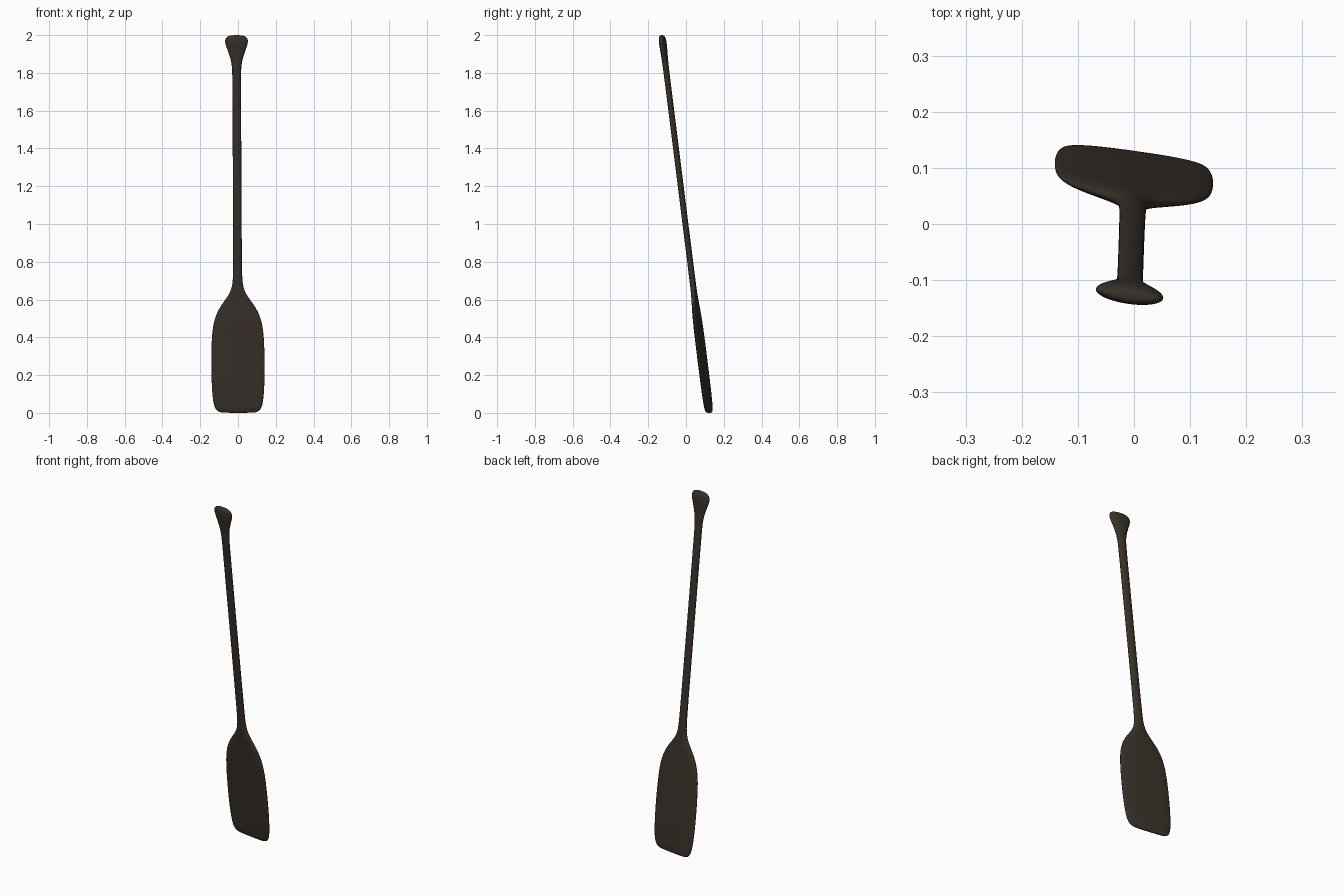
import bpy, bmesh, math

SIDES = 28
YAW = math.radians(-8)

# Stations along the paddle: height, half width, half thickness, roundness exponent
blade = [(0.0, 0.085, 0.004, 2.6), (0.006, 0.105, 0.008, 2.6), (0.018, 0.121, 0.011, 2.6),
         (0.045, 0.132, 0.013, 2.6), (0.1, 0.139, 0.014, 2.6), (0.2, 0.144, 0.0145, 2.6),
         (0.34, 0.143, 0.015, 2.5), (0.43, 0.138, 0.0155, 2.4), (0.49, 0.127, 0.016, 2.3),
         (0.54, 0.108, 0.016, 2.2), (0.585, 0.078, 0.016, 2.1), (0.62, 0.051, 0.016, 2.0),
         (0.65, 0.035, 0.016, 2.0), (0.69, 0.026, 0.016, 2.0)]
shaft = [(0.75, 0.0235, 0.016, 2.0), (1.1, 0.023, 0.0155, 2.0), (1.45, 0.023, 0.0155, 2.0),
         (1.78, 0.023, 0.0155, 2.0)]
grip = [(1.83, 0.0245, 0.016, 2.0), (1.87, 0.031, 0.0165, 2.0), (1.91, 0.044, 0.018, 2.0),
        (1.94, 0.056, 0.019, 2.0), (1.963, 0.062, 0.019, 2.0), (1.98, 0.0605, 0.0175, 2.0),
        (1.992, 0.051, 0.014, 2.0), (2.0, 0.033, 0.008, 2.0)]


def ring_points(z, half_w, half_t, power):
    """Superellipse slice, turned by YAW and placed on the leaning axis."""
    cx, cy = -0.0045 * z + 0.001, 0.122 - 0.125 * z
    for i in range(SIDES):
        a = 2 * math.pi * i / SIDES
        c, s = math.cos(a), math.sin(a)
        u = math.copysign(abs(c) ** (2 / power), c) * half_w
        v = math.copysign(abs(s) ** (2 / power), s) * half_t
        yield (cx + u * math.cos(YAW) - v * math.sin(YAW),
               cy + u * math.sin(YAW) + v * math.cos(YAW), z)


# One continuous carved paddle: blade, shaft and grip
bm = bmesh.new()
rings = [[bm.verts.new(p) for p in ring_points(*st)] for st in blade + shaft + grip]
for lower, upper in zip(rings, rings[1:]):
    for i in range(SIDES):
        j = (i + 1) % SIDES
        bm.faces.new((lower[i], lower[j], upper[j], upper[i]))
bm.faces.new(rings[0][::-1])
bm.faces.new(rings[-1])
for f in bm.faces:
    f.smooth = True
mesh = bpy.data.meshes.new("paddle")
bm.to_mesh(mesh)
bm.free()
paddle = bpy.data.objects.new("paddle", mesh)
bpy.context.collection.objects.link(paddle)

# Soften the carving
sub = paddle.modifiers.new("smooth", 'SUBSURF')
sub.levels = sub.render_levels = 2

# Dark wood
wood = bpy.data.materials.new("dark_wood")
wood.diffuse_color = (0.04, 0.03, 0.022, 1)
mesh.materials.append(wood)
